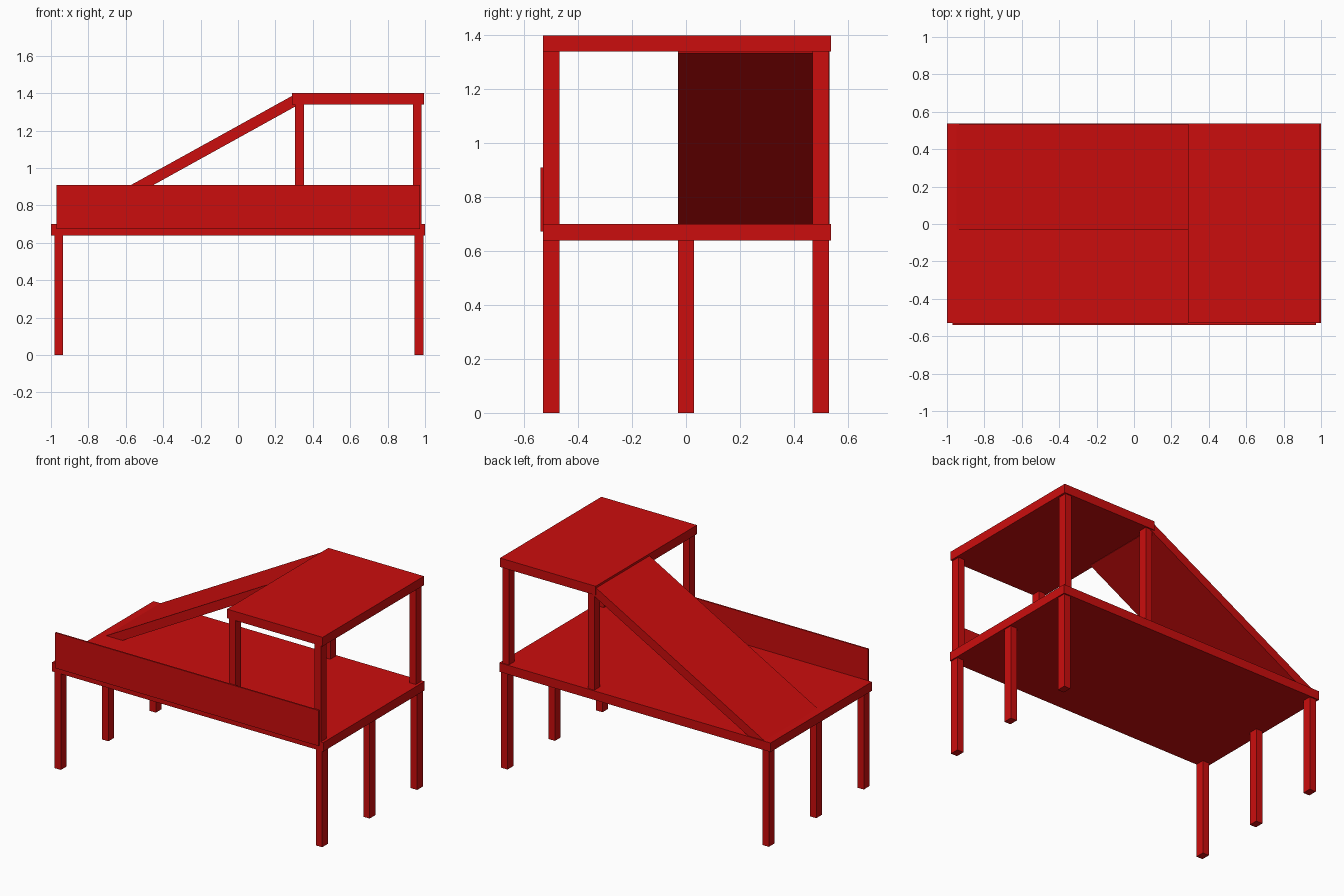
import bpy, bmesh
from mathutils import Matrix, Vector
from math import atan2

cube = bpy.data.objects.get("Cube")
if cube:
    bpy.data.objects.remove(cube, do_unlink=True)

red = bpy.data.materials.new("red paint")
red.use_nodes = True
colour = (0.6, 0.004, 0.004, 1)
red.diffuse_color = colour
red.node_tree.nodes["Principled BSDF"].inputs["Base Color"].default_value = colour


def box(name, x, y, z, matrix=None):
    """Box spanning the given (low, high) ranges, optionally moved by a matrix."""
    spans = (x, y, z)
    size = [hi - lo for lo, hi in spans]
    centre = Vector([(hi + lo) / 2 for lo, hi in spans])
    bm = bmesh.new()
    bmesh.ops.create_cube(bm, size=1)
    bm.transform(Matrix.Translation(centre) @ Matrix.Diagonal((*size, 1)))
    if matrix:
        bm.transform(matrix)
    mesh = bpy.data.meshes.new(name)
    bm.to_mesh(mesh)
    bm.free()
    mesh.materials.append(red)
    obj = bpy.data.objects.new(name, mesh)
    bpy.context.collection.objects.link(obj)
    return obj


HALF = 0.03          # half depth of every post
DEPTH = (-0.53, 0.538)
DECK = (0.64, 0.70)
ROOF = (1.34, 1.40)

# Lower deck and raised platform
box("deck", (-1, 1), DEPTH, DECK)
box("upper_platform", (0.29, 0.995), DEPTH, ROOF)

# Legs under the deck: three at each end
for side, x in (("right", (-0.982, -0.935)), ("left", (0.945, 0.992))):
    for place, y in (("front", -0.5), ("middle", 0), ("back", 0.5)):
        box(f"{place}_{side}_leg", x, (y - HALF, y + HALF), (0, DECK[0]))

# Posts holding the upper platform
for side, x in (("inner", (0.305, 0.352)), ("outer", (0.935, 0.982))):
    for place, y in (("front", -0.5), ("back", 0.5)):
        box(f"{place}_{side}_post", x, (y - HALF, y + HALF), (DECK[1], ROOF[0]))

# Guard board along the front
box("front_guard", (-0.97, 0.973), (-0.54, -0.53), (0.673, 0.91))

# Sloping ramp from the platform edge down into the deck
low, high = Vector((-0.95, 0, 0.70)), Vector((0.29, 0, 1.386))
run = high - low
slope = Matrix.Translation(low) @ Matrix.Rotation(-atan2(run.z, run.x), 4, "Y")
box("ramp", (0, run.length), (-0.03, 0.532), (-0.058, 0), slope)
